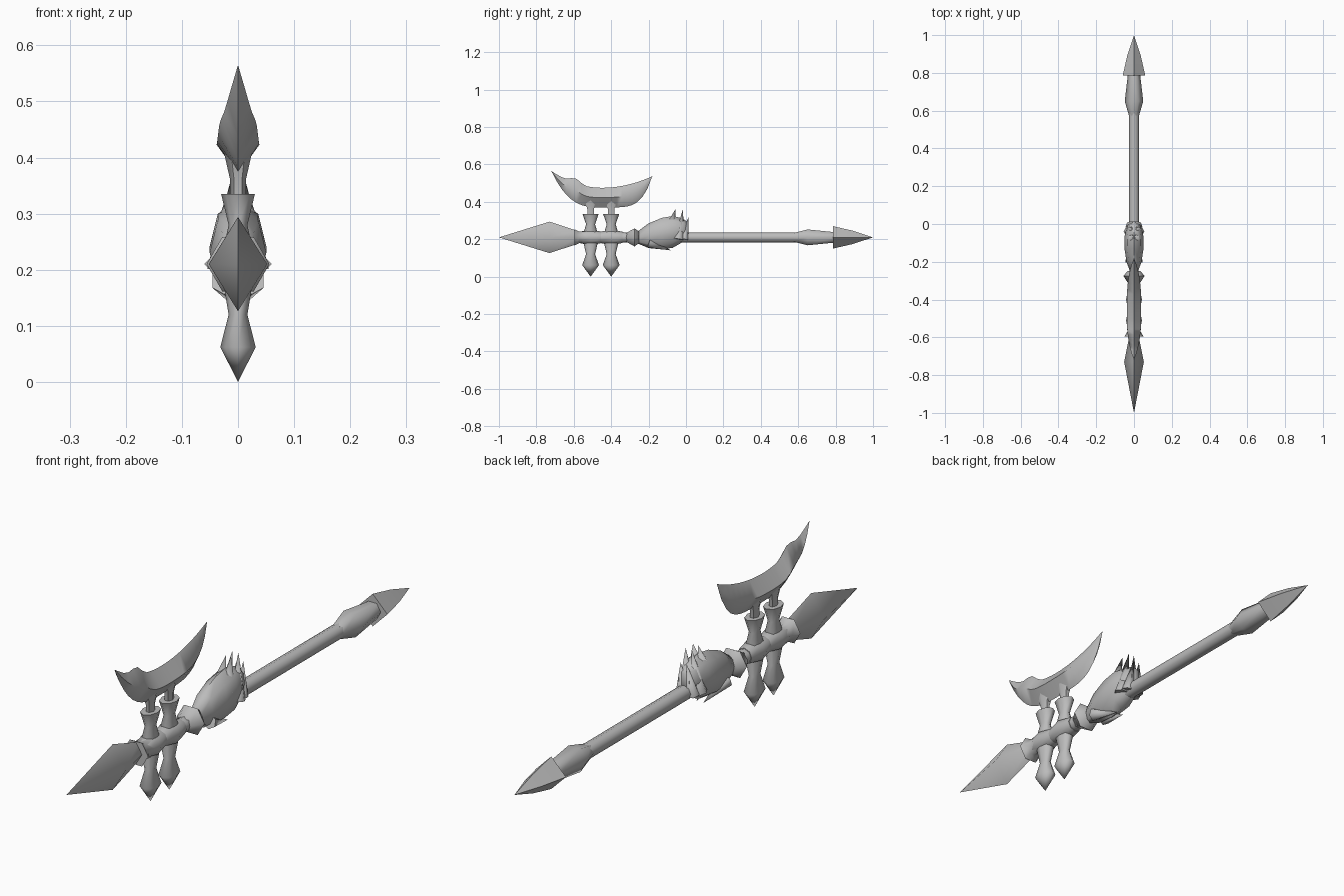
import bpy, bmesh, math
from mathutils import Matrix, Vector

if "Cube" in bpy.data.objects:
    bpy.data.objects.remove(bpy.data.objects["Cube"], do_unlink=True)

GREY = (0.5, 0.5, 0.5, 1)
steel = bpy.data.materials.new("plain grey")
steel.use_nodes = True
steel.diffuse_color = GREY
steel.node_tree.nodes["Principled BSDF"].inputs["Base Color"].default_value = GREY

POLE_HEIGHT = 0.21
POLE_RADIUS = 0.027
CROSSINGS = {"front": -0.51, "rear": -0.4}


def finish(name, bm):
    """Turn a bmesh into a smoothly shaded object."""
    bmesh.ops.remove_doubles(bm, verts=bm.verts[:], dist=0.0001)
    bmesh.ops.recalc_face_normals(bm, faces=bm.faces[:])
    mesh = bpy.data.meshes.new(name)
    bm.to_mesh(mesh)
    bm.free()
    mesh.materials.append(steel)
    part = bpy.data.objects.new(name, mesh)
    bpy.context.collection.objects.link(part)
    bpy.ops.object.select_all(action="DESELECT")
    part.select_set(True)
    bpy.context.view_layer.objects.active = part
    bpy.ops.object.shade_smooth_by_angle(angle=math.radians(65))
    return part


def skin(name, sections, sides, upright=False):
    """Join elliptical rings given as centre, half width and half height."""
    bm = bmesh.new()
    rings = []
    for centre, half_width, half_height in sections:
        ring = []
        for i in range(sides):
            angle = math.tau * i / sides
            across = half_width * math.cos(angle)
            other = half_height * math.sin(angle)
            offset = Vector((across, other, 0) if upright else (across, 0, other))
            ring.append(bm.verts.new(Vector(centre) + offset))
        rings.append(ring)
    for near, far in zip(rings, rings[1:]):
        for i in range(sides):
            bm.faces.new((near[i - 1], near[i], far[i], far[i - 1]))
    for ring, section in zip((rings[0], rings[-1]), (sections[0], sections[-1])):
        if section[-1] > 0:
            bm.faces.new(ring)
    return finish(name, bm)


def along_pole(name, *stations, sides=6, width=1, slope=0):
    """Spindle along the pole from (y, radius) stations."""
    start = stations[0][0]
    sections = [((0, y, POLE_HEIGHT + slope * (y - start)), width * radius, radius)
                for y, radius in stations]
    return skin(name, sections, sides)


def upright(name, y, *stations, sides=8, width=0.7):
    """Vertical spindle at y from (z, radius) stations."""
    sections = [((0, y, z), width * radius, radius) for z, radius in stations]
    return skin(name, sections, sides, upright=True)


def mirrored_spike(name, base, tip, radius):
    """Pair of pointed claws, one on each side."""
    base, tip = Vector(base), Vector(tip)
    direction = tip - base
    turn = direction.to_track_quat("Z", "Y").to_matrix().to_4x4()
    bm = bmesh.new()
    bmesh.ops.create_cone(bm, cap_ends=True, segments=6, radius1=radius, radius2=0,
                          depth=direction.length,
                          matrix=Matrix.Translation((base + tip) / 2) @ turn)
    part = finish(name, bm)
    part.modifiers.new("other side", "MIRROR")


def crescent_section(t):
    """Diamond section of the axe blade; t runs from front tip to rear tip."""
    front = t < 0
    reach = abs(t)
    notch = 0.03 * max(0, 1 - 5 * abs(t + 0.53))
    upper = 0.475 + (0.09 if front else 0.062) * reach ** 2 + notch
    lower = 0.37 + (0.195 * reach ** 3 if front else 0.167 * reach ** 5)
    thickness = 0.038 * (1 - reach ** 3)
    return (0, 0.27 * t - 0.45, (upper + lower) / 2), thickness, (upper - lower) / 2


# Spear point, diamond in section
along_pole("spear_blade", (-1, 0), (-0.73, 0.084), (-0.58, 0.035), sides=4, width=0.62)

# Front pole and its collars
along_pole("front_collar", (-0.595, 0.05), (-0.57, 0.035), (-0.53, 0.038))
along_pole("head_pole", (-0.57, 0.03), (-0.3, POLE_RADIUS), sides=8)
along_pole("rear_collar", (-0.32, POLE_RADIUS), (-0.275, 0.056), (-0.25, 0.035))

# Cross pieces with a hanging lobe, a cup on top and a post to the axe blade
for label, y in CROSSINGS.items():
    along_pole(label + "_boss", (y - 0.06, 0.03), (y, 0.042), (y + 0.06, 0.03), sides=8)
    upright(label + "_cross_piece", y, (0, 0), (0.062, 0.045), (0.12, 0.024),
            (POLE_HEIGHT, 0.045), (0.28, 0.024), (0.335, 0.043))
    upright(label + "_post", y, (0.3, 0.02), (0.36, 0.02), (0.41, 0.036), sides=6)

# Crescent axe blade
STEPS = 10
skin("crescent_blade", [crescent_section(i / STEPS) for i in range(-STEPS, STEPS + 1)], sides=4)

# Clenched fist holding the shaft
along_pole("fist", (-0.255, 0.034), (-0.2, 0.066), (-0.13, 0.084), (-0.07, 0.085),
           (-0.02, 0.064), (0.012, 0.038), sides=8, width=0.6, slope=0.16)
mirrored_spike("inner_claws", base=(0.018, -0.09, 0.25), tip=(0.01, -0.055, 0.363), radius=0.03)
mirrored_spike("outer_claws", base=(0.025, -0.04, 0.2), tip=(0.012, -0.015, 0.363), radius=0.03)
mirrored_spike("knuckles", base=(0.02, -0.01, 0.2), tip=(0.012, 0.014, 0.32), radius=0.025)
mirrored_spike("thumbs", base=(0.024, -0.2, 0.18), tip=(0.014, -0.08, 0.14), radius=0.025)

# Long shaft, grip swelling and pointed butt
along_pole("shaft", (-0.03, POLE_RADIUS), (0.6, POLE_RADIUS), sides=8)
along_pole("grip", (0.575, POLE_RADIUS), (0.65, 0.049), (0.795, 0.032))
along_pole("butt_spike", (0.785, 0.06), (0.89, 0.036), (1, 0), sides=4)
